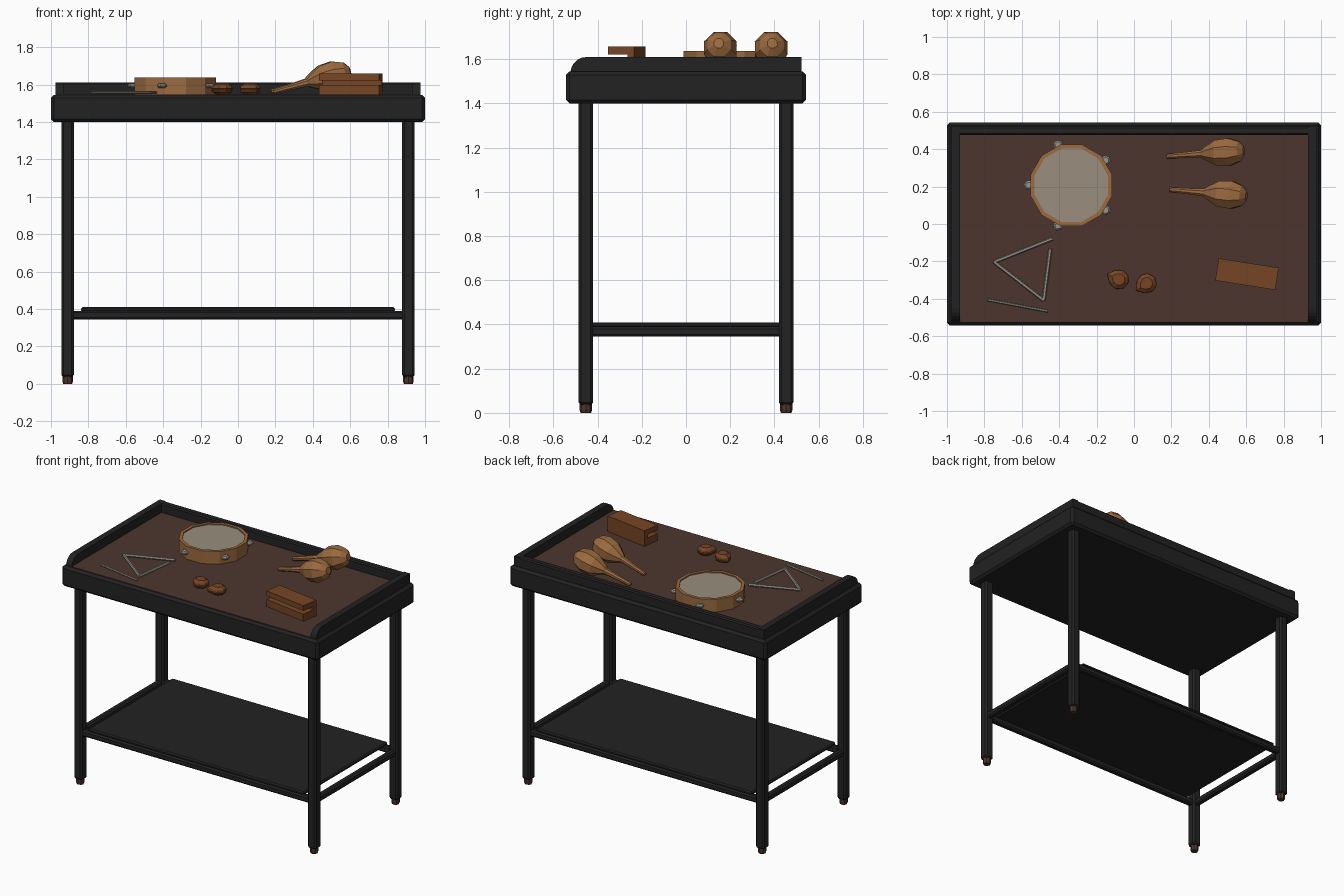
import bpy, bmesh, math
from mathutils import Matrix, Vector

cube = bpy.data.objects.get("Cube")
if cube:
    bpy.data.objects.remove(cube, do_unlink=True)


def material(name, color):
    m = bpy.data.materials.new(name)
    m.use_nodes = True
    m.diffuse_color = (*color, 1)
    m.node_tree.nodes["Principled BSDF"].inputs["Base Color"].default_value = (*color, 1)
    return m


BLACK = material("black paint", (0.016, 0.016, 0.016))
BROWN = material("brown felt", (0.075, 0.036, 0.027))
TAN = material("light wood", (0.33, 0.145, 0.05))
WOOD = material("dark wood", (0.18, 0.06, 0.018))
SKIN = material("drum skin", (0.32, 0.27, 0.21))
METAL = material("metal", (0.32, 0.30, 0.26))
TOP = 1.548  # height of the felt


def finish(name, bm, mat, matrix=Matrix()):
    bmesh.ops.recalc_face_normals(bm, faces=bm.faces)
    me = bpy.data.meshes.new(name)
    bm.to_mesh(me)
    bm.free()
    me.materials.append(mat)
    ob = bpy.data.objects.new(name, me)
    ob.matrix_world = matrix
    bpy.context.collection.objects.link(ob)
    return ob


def box(name, x, y, z, mat, bevel=0.0):
    """Box from (low, high) ranges with chamfered edges."""
    bm = bmesh.new()
    bmesh.ops.create_cube(bm, size=1)
    for v in bm.verts:
        v.co = [(a + b) / 2 + c * (b - a) for (a, b), c in zip((x, y, z), v.co)]
    if bevel:
        bmesh.ops.bevel(bm, geom=bm.edges[:], offset=bevel, segments=1, affect='EDGES')
    return finish(name, bm, mat)


def prism(name, profile, depth, mat, matrix):
    """Profile in local xy, extruded along local z and centred on it."""
    bm = bmesh.new()
    f = bm.faces.new([bm.verts.new((a, b, -depth / 2)) for a, b in profile])
    new = bmesh.ops.extrude_face_region(bm, geom=[f])["geom"]
    bmesh.ops.translate(bm, vec=(0, 0, depth),
                        verts=[g for g in new if isinstance(g, bmesh.types.BMVert)])
    return finish(name, bm, mat, matrix)


def lathe(name, profile, sides, mat, matrix, closed=False, point=0.0):
    """Spin (radius, height) points round z; point pulls one corner outwards."""
    bm = bmesh.new()
    rings = []
    for r, z in profile:
        ring = []
        for i in range(sides):
            a = math.tau * i / sides
            k = r * (1 + (point if i == 0 else 0))
            ring.append(bm.verts.new((k * math.cos(a), k * math.sin(a), z)))
        rings.append(ring)
    pairs = list(zip(rings, rings[1:] + rings[:1])) if closed else list(zip(rings, rings[1:]))
    for lo, hi in pairs:
        for i in range(sides):
            j = (i + 1) % sides
            bm.faces.new((lo[i], lo[j], hi[j], hi[i]))
    if not closed:
        bm.faces.new(rings[0])
        bm.faces.new(rings[-1])
    return finish(name, bm, mat, matrix)


def rod(name, a, b, radius, mat):
    a, b = Vector(a), Vector(b)
    turn = (b - a).to_track_quat('Z', 'Y').to_matrix().to_4x4()
    return lathe(name, [(radius, 0), (radius, (b - a).length)], 6, mat,
                 Matrix.Translation(a) @ turn)


# Tray body, felt and rear rail
box("tray_body", (-1, 1), (-0.543, 0.543), (1.40, 1.545), BLACK, 0.016)
box("felt_top", (-0.94, 0.94), (-0.523, 0.48), (1.53, TOP), BROWN)
box("rear_rail", (-0.97, 0.97), (0.475, 0.522), (1.53, 1.61), BLACK, 0.008)

# Side rails with rounded front ends
rail = [(0.522, 1.53), (0.522, 1.61)]
for i in range(6):
    a = math.radians(90 + 18 * i)
    rail.append((-0.45 + 0.072 * math.cos(a), 1.54 + 0.07 * math.sin(a)))
rail.append((-0.522, 1.53))
stand = Matrix(((0, 0, 1, 0), (1, 0, 0, 0), (0, 1, 0, 0), (0, 0, 0, 1)))
for side, sx in (("left", 1), ("right", -1)):
    prism(side + "_rail", rail, 0.045, BLACK, Matrix.Translation((sx * 0.952, 0, 0)) @ stand)

# Legs, feet and stretchers
for side, sx in (("left", 1), ("right", -1)):
    for end, sy in (("front", -1), ("back", 1)):
        x, y = sx * 0.911, sy * 0.453
        box(f"{end}_{side}_leg", (x - 0.033, x + 0.033), (y - 0.033, y + 0.033),
            (0.035, 1.42), BLACK, 0.012)
        lathe(f"{end}_{side}_foot", [(0.024, 0), (0.028, 0.012), (0.028, 0.045)], 8, BROWN,
              Matrix.Translation((x, y, 0)))
    x = sx * 0.911
    box(side + "_stretcher", (x - 0.022, x + 0.022), (-0.43, 0.43), (0.345, 0.39), BLACK, 0.01)
for end, y in (("front", -0.453), ("back", 0.453)):
    box(end + "_stretcher", (-0.89, 0.89), (y - 0.022, y + 0.022), (0.345, 0.39), BLACK, 0.01)
box("lower_shelf", (-0.84, 0.84), (-0.468, 0.468), (0.385, 0.41), BLACK, 0.008)

# Tambourine with five jingles
drum = Matrix.Translation((-0.335, 0.207, TOP))
spin = drum @ Matrix.Rotation(math.radians(15), 4, 'Z')
lathe("tambourine_hoop", [(0.225, 0), (0.225, 0.09), (0.203, 0.09), (0.203, 0)], 12, TAN,
      spin, closed=True)
lathe("tambourine_skin", [(0.205, 0.07), (0.205, 0.082)], 12, SKIN, spin)
for i in range(5):
    turn = Matrix.Rotation(math.pi + math.tau * i / 5, 4, 'Z')
    lathe(f"jingle_{i + 1}", [(0.018, -0.012), (0.028, -0.004), (0.028, 0.004), (0.018, 0.012)],
          6, METAL, drum @ turn @ Matrix.Translation((0.227, 0, 0.046)))

# Maracas resting on their heads and handle tips
maraca = [(0.014, 0), (0.017, 0.1), (0.022, 0.19), (0.034, 0.205), (0.074, 0.275),
          (0.08, 0.345), (0.058, 0.40), (0.024, 0.425)]
for name, x, y, yaw in (("back_maraca", 0.178, 0.362, 4), ("front_maraca", 0.192, 0.184, -5)):
    lathe(name, maraca, 8, TAN, Matrix.Translation((x, y, TOP + 0.014))
          @ Matrix.Rotation(math.radians(yaw), 4, 'Z')
          @ Matrix.Rotation(math.radians(75), 4, 'Y')
          @ Matrix.Rotation(math.radians(22.5), 4, 'Z'))

# Slotted wood block
slotted = [(-0.06, 0), (0.06, 0), (0.06, 0.11), (-0.06, 0.11), (-0.06, 0.073),
           (0.03, 0.073), (0.03, 0.05), (-0.06, 0.05)]
prism("wood_block", slotted, 0.325, WOOD, Matrix.Translation((0.604, -0.268, TOP))
      @ Matrix.Rotation(math.radians(-9), 4, 'Z') @ stand)

# Castanets, each a pair of shells
shell = [(0.032, 0), (0.05, 0.012), (0.054, 0.024), (0.046, 0.027), (0.054, 0.03),
         (0.05, 0.042), (0.032, 0.056)]
for name, x, y, yaw in (("right_castanet", -0.08, -0.297, 155), ("left_castanet", 0.068, -0.317, 215)):
    lathe(name, shell, 8, WOOD, Matrix.Translation((x, y, TOP))
          @ Matrix.Rotation(math.radians(yaw), 4, 'Z'), point=0.3)

# Triangle with one open corner, and its beater
z = TOP + 0.009
corners = [(-0.435, -0.078, z), (-0.748, -0.203, z), (-0.483, -0.408, z), (-0.447, -0.13, z)]
for i in range(3):
    rod(f"triangle_side_{i + 1}", corners[i], corners[i + 1], 0.01, METAL)
rod("triangle_beater", (-0.785, -0.405, z), (-0.46, -0.466, z), 0.007, METAL)
